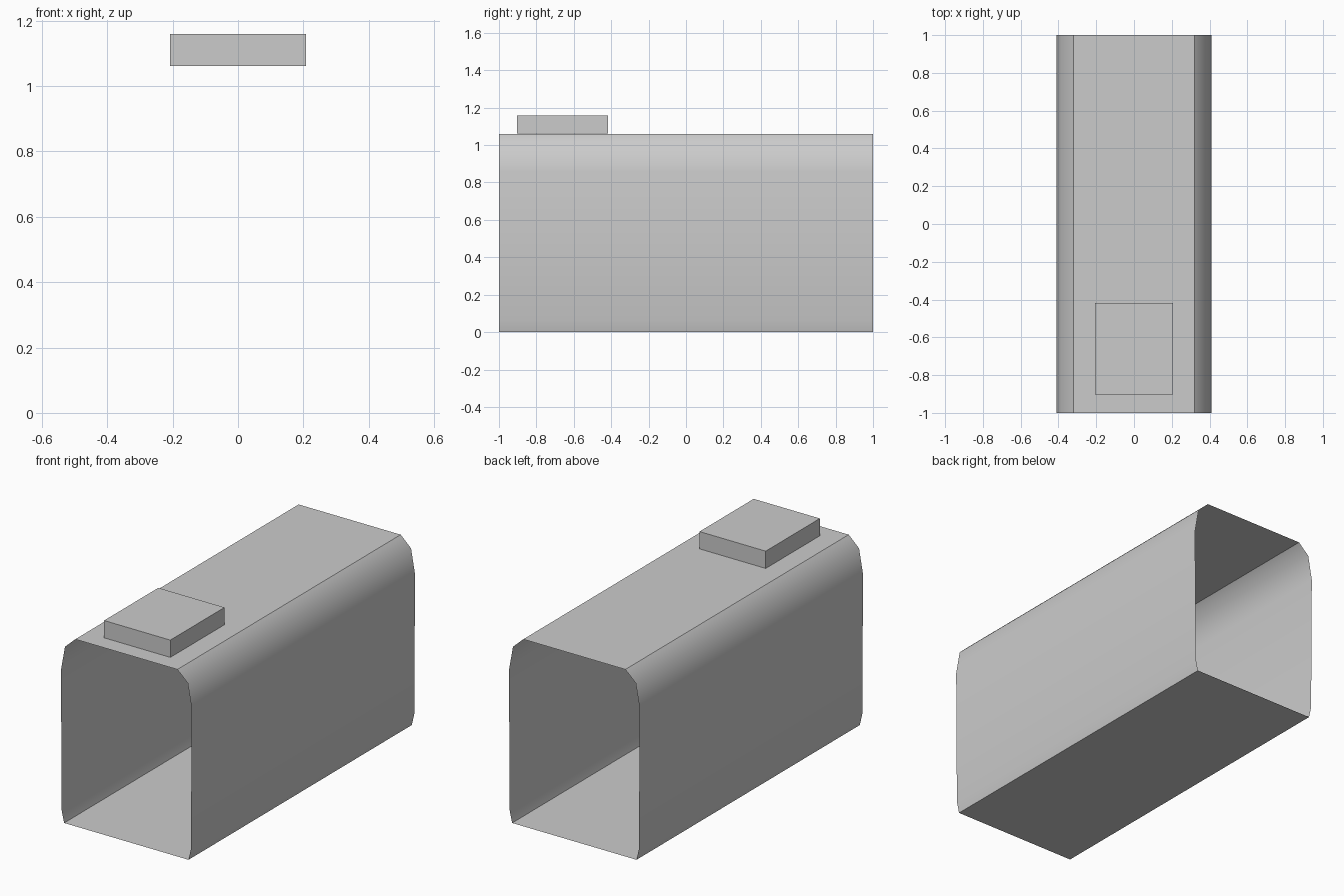
import bpy, bmesh

cube = bpy.data.objects.get("Cube")
if cube:
    bpy.data.objects.remove(cube, do_unlink=True)

grey = bpy.data.materials.new("plain_grey")
grey.use_nodes = True
colour = (0.6, 0.6, 0.6, 1)
grey.diffuse_color = colour
grey.node_tree.nodes["Principled BSDF"].inputs["Base Color"].default_value = colour


def add_object(name, bm):
    bmesh.ops.recalc_face_normals(bm, faces=bm.faces)
    mesh = bpy.data.meshes.new(name)
    bm.to_mesh(mesh)
    bm.free()
    mesh.materials.append(grey)
    obj = bpy.data.objects.new(name, mesh)
    bpy.context.collection.objects.link(obj)
    return obj


# Open-ended sleeve: half profile (x, z), mirrored and extruded along y
half = [(0.39, 0), (0.405, 0.065), (0.41, 0.86), (0.385, 1.0), (0.32, 1.06)]
profile = half + [(-x, z) for x, z in reversed(half)]
bm = bmesh.new()
front, back = [[bm.verts.new((x, y, z)) for x, z in profile] for y in (-1, 1)]
for i in range(len(profile)):
    j = (i + 1) % len(profile)
    bm.faces.new((front[i], front[j], back[j], back[i]))
sleeve = add_object("sleeve", bm)
bpy.ops.object.select_all(action="DESELECT")
sleeve.select_set(True)
bpy.context.view_layer.objects.active = sleeve
bpy.ops.object.shade_smooth_by_angle(angle=0.68)

# Low block near the front of the top
bm = bmesh.new()
bmesh.ops.create_cube(bm, size=1)
bmesh.ops.scale(bm, vec=(0.415, 0.485, 0.098), verts=bm.verts)
bmesh.ops.translate(bm, vec=(0, -0.66, 1.11), verts=bm.verts)
add_object("top_block", bm)
